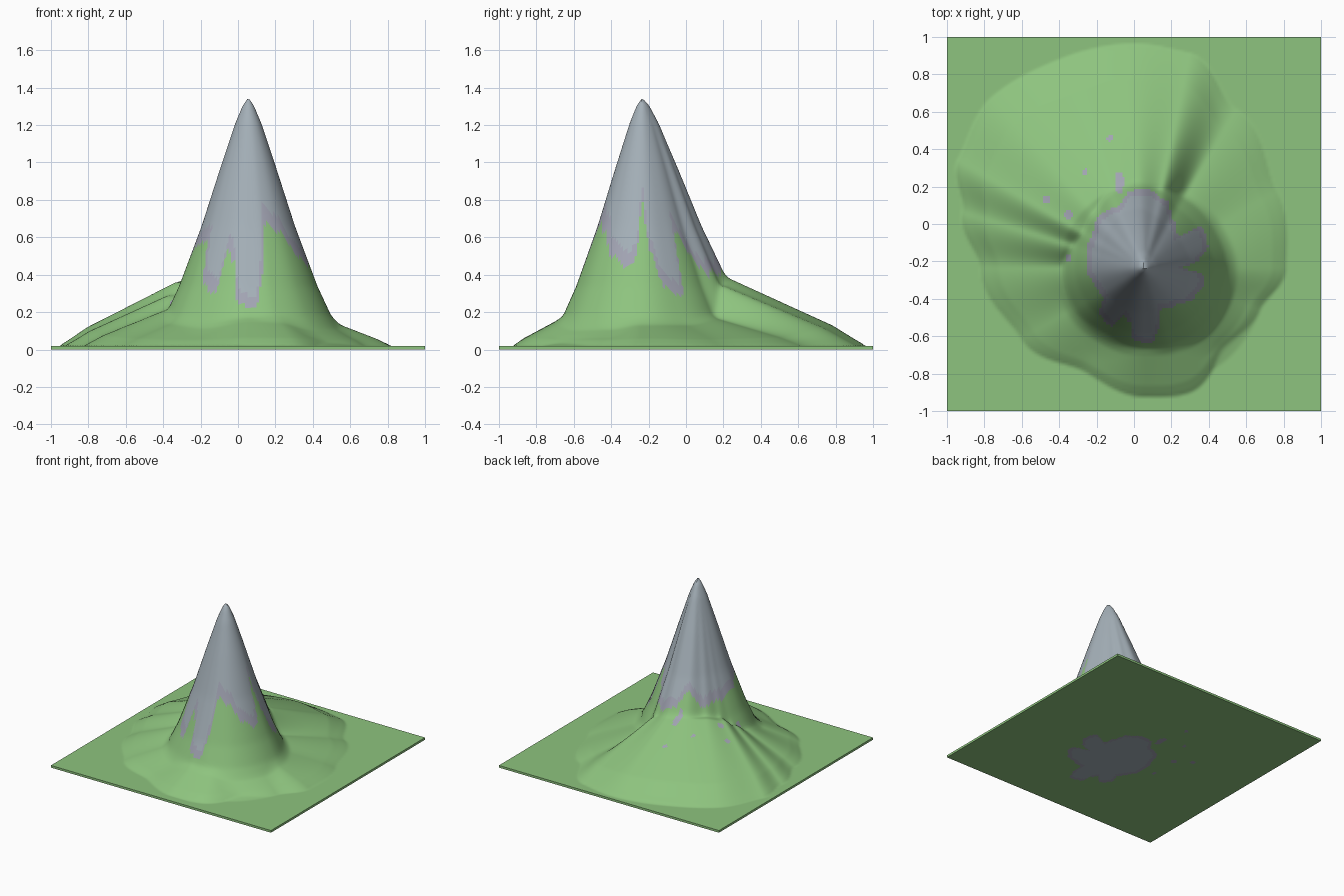
import bpy, bmesh, math

if "Cube" in bpy.data.objects:
    bpy.data.objects.remove(bpy.data.objects["Cube"])

PEAK = (0.055, -0.235)
BASE = 0.018          # slab thickness
N = 160               # grid cells per side

# Cone profile: (radius, height)
CONE = [(0, 1.33), (0.03, 1.285), (0.07, 1.19), (0.15, 0.95), (0.25, 0.64),
        (0.37, 0.32), (0.44, 0.17), (0.5, 0.08), (0.58, 0.02), (0.66, 0)]
# Foothills: (angle, cone width, skirt height, foot radius)
HILLS = [(0, 1.0, .13, .76), (30, .96, .12, .82), (60, .98, .15, .98),
         (78, 1.15, .32, 1.17), (95, 1.28, .37, 1.2), (112, 1.27, .38, 1.2),
         (132, 1.12, .37, 1.22), (150, 1.03, .34, 1.15), (163, 1.0, .27, 1.02),
         (180, 1.0, .19, .88), (210, .97, .13, .76), (240, .93, .1, .64),
         (270, .95, .14, .69), (290, .98, .14, .71), (315, 1.0, .1, .62),
         (340, 1.0, .1, .66)]
# Rock outline: (angle, radius)
ROCK = [(0, .21), (9, .3), (20, .36), (35, .38), (43, .25), (60, .3), (72, .38),
        (88, .42), (100, .42), (112, .36), (130, .37), (150, .33), (180, .31),
        (200, .28), (215, .27), (228, .35), (240, .36), (246, .28), (255, .3),
        (262, .39), (275, .41), (283, .34), (290, .24), (310, .26),
        (330, .31), (345, .33), (353, .32)]
# Loose rock specks: (x, y, half width, half depth)
SPECKS = [(-.08, .22, .026, .06), (-.13, .46, .015, .02), (-.26, .28, .012, .02),
          (-.47, .13, .02, .02), (-.35, .05, .022, .026), (-.35, -.18, .016, .022)]


def around(table, ang, col):
    """Smooth periodic interpolation by angle."""
    ring = table + [(table[0][0] + 360,) + table[0][1:]]
    for a, b in zip(ring, ring[1:]):
        if a[0] <= ang <= b[0]:
            t = (ang - a[0]) / (b[0] - a[0])
            t = t * t * (3 - 2 * t)
            return a[col] + (b[col] - a[col]) * t
    return table[0][col]


def along(pts, r):
    for a, b in zip(pts, pts[1:]):
        if r <= b[0]:
            t = max(0, (r - a[0]) / (b[0] - a[0]))
            return a[1] + (b[1] - a[1]) * t
    return pts[-1][1]


def polar(x, y):
    dx, dy = x - PEAK[0], y - PEAK[1]
    return math.hypot(dx, dy), math.degrees(math.atan2(dy, dx)) % 360


def height(x, y):
    r, ang = polar(x, y)
    w, zk, foot = (around(HILLS, ang, c) for c in (1, 2, 3))
    cone = along(CONE, r / w)
    skirt = along([(0, zk), (.45, zk), (.45 + .76 * (foot - .45), zk * .3),
                   (foot, 0)], r)
    k = 0.04
    h = max(k - abs(cone - skirt), 0) / k
    blend = h * h * k * .25 * min(1, skirt / .05)
    fade = min(1, (1 - max(abs(x), abs(y))) / .06)
    return BASE + (max(cone, skirt) + blend) * max(0, fade)


def colour(x, y):
    """0 grass, 1 rock, 2 mauve rock at the rim and specks."""
    r, ang = polar(x, y)
    edge = around(ROCK, ang, 1)
    if r < edge:
        return 1 if r < edge - .03 else 2
    for sx, sy, a, b in SPECKS:
        if ((x - sx) / a) ** 2 + ((y - sy) / b) ** 2 < 1:
            return 2
    return 0


def material(name, rgb):
    m = bpy.data.materials.new(name)
    m.diffuse_color = (*rgb, 1)
    m.use_nodes = True
    m.node_tree.nodes["Principled BSDF"].inputs["Base Color"].default_value = m.diffuse_color
    return m


bm = bmesh.new()
# Top surface
bmesh.ops.create_grid(bm, x_segments=N, y_segments=N, size=1)
for v in bm.verts:
    v.co.z = height(v.co.x, v.co.y)
# Side walls
rim = [e for e in bm.edges if e.is_boundary]
new = bmesh.ops.extrude_edge_only(bm, edges=rim)["geom"]
for g in new:
    if isinstance(g, bmesh.types.BMVert):
        g.co.z = 0
# Underside
bmesh.ops.create_grid(bm, x_segments=N, y_segments=N, size=1)
bmesh.ops.remove_doubles(bm, verts=bm.verts[:], dist=1e-4)
bmesh.ops.recalc_face_normals(bm, faces=bm.faces[:])
# Paint by position around the peak
for f in bm.faces:
    c = f.calc_center_median()
    f.material_index = colour(c.x, c.y)

mesh = bpy.data.meshes.new("mountain")
bm.to_mesh(mesh)
bm.free()
for name, rgb in (("grass green", (.27, .55, .21)), ("rock grey", (.37, .43, .475)),
                  ("mauve rock", (.36, .37, .45))):
    mesh.materials.append(material(name, rgb))
mountain = bpy.data.objects.new("mountain", mesh)
bpy.context.collection.objects.link(mountain)
bpy.context.view_layer.objects.active = mountain
mountain.select_set(True)
bpy.ops.object.shade_smooth_by_angle(angle=math.radians(40))
